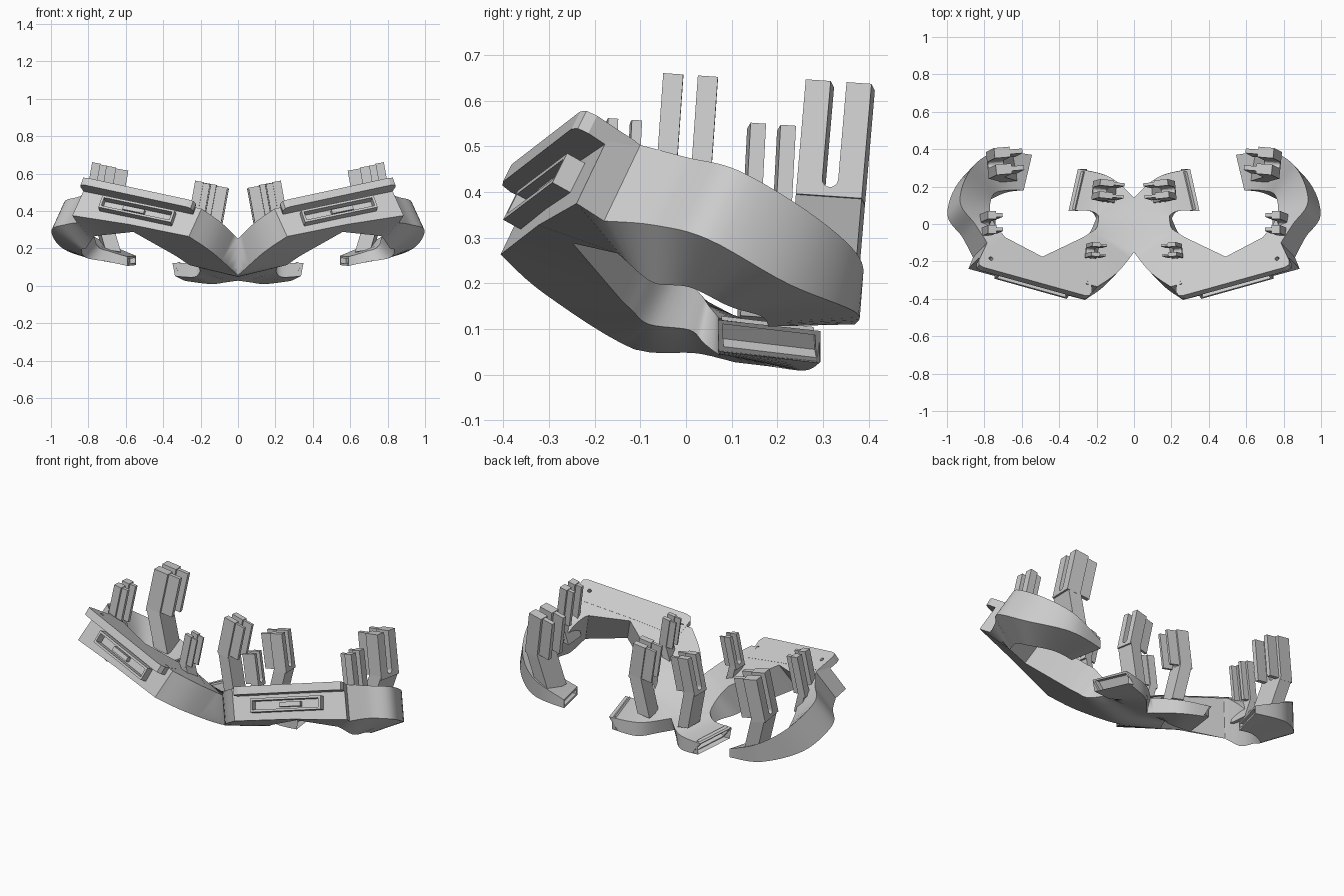
import bpy, bmesh
from math import sin, cos, pi, radians
from mathutils import Vector, Matrix, Euler

if "Cube" in bpy.data.objects:
    bpy.data.objects.remove(bpy.data.objects["Cube"], do_unlink=True)

grey = bpy.data.materials.new("plain grey")
grey.use_nodes = True
grey.diffuse_color = (0.6, 0.6, 0.6, 1)
grey.node_tree.nodes["Principled BSDF"].inputs["Base Color"].default_value = (0.6, 0.6, 0.6, 1)

NORMAL = Vector((-0.35, 0.5, 1)).normalized()


def deck_height(x, y):
    """Height of the tilted deck above a ground point."""
    return 0.575 + 0.3525 * (x - 0.82) - 0.497 * (y + 0.22)


def on_deck(x, y, drop=0):
    return Vector((x, y, deck_height(x, y) - drop))


def finish(name, bm, bisect=False, smooth=False):
    """Turn a bmesh into a mirrored, shaded object."""
    bmesh.ops.recalc_face_normals(bm, faces=bm.faces)
    mesh = bpy.data.meshes.new(name)
    bm.to_mesh(mesh)
    bm.free()
    mesh.materials.append(grey)
    obj = bpy.data.objects.new(name, mesh)
    bpy.context.collection.objects.link(obj)
    mirror = obj.modifiers.new("mirror", "MIRROR")
    mirror.use_bisect_axis[0] = bisect
    if smooth:
        bpy.ops.object.select_all(action="DESELECT")
        obj.select_set(True)
        bpy.context.view_layer.objects.active = obj
        bpy.ops.object.shade_smooth_by_angle(angle=radians(28))
    return obj


def add_box(bm, centre, size, matrix):
    transform = matrix @ Matrix.Translation(centre) @ Matrix.Diagonal((*size, 1))
    return bmesh.ops.create_cube(bm, size=1, matrix=transform)["verts"]


def move_new(bm, geometry, shift):
    verts = [v for v in geometry if isinstance(v, bmesh.types.BMVert)]
    bmesh.ops.translate(bm, vec=shift, verts=verts)


def add_prism(bm, outline, shift):
    """Extrude a closed outline of points along a vector."""
    face = bm.faces.new([bm.verts.new(p) for p in outline])
    move_new(bm, bmesh.ops.extrude_face_region(bm, geom=[face], use_keep_orig=True)["geom"], shift)


def sink_slot(bm, face, margin, depth):
    """Cut a recess into a face."""
    bm.normal_update()
    bmesh.ops.inset_individual(bm, faces=[face], thickness=margin)
    inward = face.normal * -depth
    pocket = bmesh.ops.extrude_face_region(bm, geom=[face])["geom"]
    bmesh.ops.delete(bm, geom=[face], context="FACES_ONLY")
    move_new(bm, pocket, inward)


def spline(a, b, c, d, t):
    return (2 * b + (c - a) * t + (2 * a - 5 * b + 4 * c - d) * t ** 2 + (3 * b - a - 3 * c + d) * t ** 3) / 2


def smooth_chain(stations, steps=6):
    """Catmull-Rom interpolation through section stations."""
    rows = []
    last = len(stations) - 1
    for i in range(last):
        quad = [stations[min(max(i + k, 0), last)] for k in (-1, 0, 1, 2)]
        for s in range(steps):
            rows.append([spline(*values, s / steps) for values in zip(*quad)])
    return rows + [stations[last]]


# Body sections: inner xy, outer xy, inner and outer drop, wall tilt, inner and outer depth
inner_arm = [
    (.35, .07, .30, .295, .145, .04, 0, .075, .075),
    (.24, .07, .15, .26, .10, .01, 0, .09, .09),
    (.195, .05, .05, .19, .07, 0, .3, .09, .09),
    (.19, .03, -.06, .06, .05, 0, .5, .09, .10),
    (.20, -.02, -.06, -.05, .03, 0, 1, .13, .14),
    (.24, -.05, .07, -.24, 0, 0, 1, .16, .16),
    (.27, -.07, .195, -.335, 0, 0, 1, .16, .165),
]
front_corner = [
    (.49, -.175, .51, -.25, 0, 0, 1, .165, .17),
    (.69, -.07, .81, -.16, 0, 0, 1, .21, .185),
]
outer_hook = [
    (.705, -.05, .785, -.10, 0, 0, 1, .225, .185),
    (.745, .0, .85, .0, .04, 0, 1, .22, .165),
    (.77, .08, .93, .12, .10, 0, 1, .13, .165),
    (.75, .16, .875, .29, .15, 0, .9, .07, .16),
    (.68, .18, .74, .385, .145, 0, .3, .06, .12),
    (.59, .18, .545, .37, .14, .025, 0, .055, .055),
]

# Main curved body
bm = bmesh.new()
rings = []
for ix, iy, ox, oy, di, do, tilt, thin, thick in smooth_chain(inner_arm) + front_corner + smooth_chain(outer_hook):
    inner, outer = on_deck(ix, iy, di), on_deck(ox, oy, do)
    lean = Vector((0.41, -0.43, 0)) * tilt * thick
    low_inner = inner + lean - Vector((0, 0, 0.9 * thin))
    low_outer = outer + lean - Vector((0, 0, 0.9 * thick))
    rings.append([bm.verts.new(p) for p in (inner, outer, low_outer, low_inner)])
for vert in rings[0][2:]:
    vert.co.x -= 0.05
for a, b in zip(rings, rings[1:]):
    for k, corner in enumerate(a):
        j = (k + 1) % len(a)
        bm.faces.new((corner, a[j], b[j], b[k]))
caps = [bm.faces.new(rings[0]), bm.faces.new(rings[-1])]
bmesh.ops.recalc_face_normals(bm, faces=bm.faces)
for cap in caps:
    sink_slot(bm, cap, 0.016, 0.03)
finish("curved_body", bm, bisect=True, smooth=True)

# Overhanging front plate with rounded front corners
bm = bmesh.new()
front = [(.225, -.365), (.24, -.383), (.265, -.382), (.805, -.232), (.828, -.218), (.83, -.195)]
outline = [on_deck(x, y) + NORMAL * 0.001 for x, y in front + [(.79, -.11), (.49, -.19), (.23, -.25)]]
add_prism(bm, outline, NORMAL * -0.045)
plate = finish("front_plate", bm)

# Screw holes through the plate corners
bm = bmesh.new()
for x, y in ((.25, -.315), (.765, -.185)):
    place = Matrix.Translation(on_deck(x, y)) @ NORMAL.to_track_quat("Z", "Y").to_matrix().to_4x4()
    bmesh.ops.create_cone(bm, cap_ends=True, segments=12, radius1=.011, radius2=.011, depth=.07, matrix=place)
cutter = finish("screw_hole_cutter", bm)
cutter.modifiers.clear()
cutter.hide_render = True
cutter.hide_set(True)
cut = plate.modifiers.new("holes", "BOOLEAN")
cut.object = cutter
cut.solver = "EXACT"
plate.modifiers.move(1, 0)

# Slotted connector frame on the front face, with a slider inside
along = Vector((0.59, 0.165, 0.125))
along = (along - NORMAL * along.dot(NORMAL)).normalized()
back = NORMAL.cross(along)
frame = Matrix((along, back, NORMAL)).transposed().to_4x4()
frame.translation = (0.535, -0.287, 0.388)
bm = bmesh.new()
add_box(bm, (0, 0, 0), (0.41, 0.10, 0.075), frame)
bm.normal_update()
sink_slot(bm, min(bm.faces, key=lambda f: f.normal.dot(back)), 0.018, 0.05)
add_box(bm, (0.02, -0.01, 0), (0.12, 0.05, 0.025), frame)
finish("connector_frame", bm)


def make_stand(name, top, height, width, depth, gap, slot, yaw):
    """Forked upright: a slotted profile, a thin inward rib on each prong and a slanted foot."""
    matrix = Matrix.Translation(top) @ Euler((radians(-4), radians(-10), radians(yaw))).to_matrix().to_4x4()
    half, r = depth / 2, gap / 2
    base = -slot - 0.02
    profile = [(-half, 0), (-half, base), (half, base), (half, 0), (r, 0)]
    profile += [(r * cos(a * pi / 8), -slot + r - r * sin(a * pi / 8)) for a in range(9)]
    profile.append((-r, 0))
    bm = bmesh.new()
    core = width * 0.5
    add_prism(bm, [Vector((-width * 0.1, y, z)) for y, z in profile], Vector((core, 0, 0)))
    bmesh.ops.transform(bm, matrix=matrix, verts=bm.verts)
    prong = half - r
    for side in (-1, 1):
        rib = (-width / 4, side * (r + prong * 0.5), -slot / 2 - 0.004)
        add_box(bm, rib, (width / 2, prong * 0.45, slot), matrix)
    foot = height - slot
    block = add_box(bm, (width * 0.15, 0, -slot - foot / 2), (core, depth, foot), matrix)
    for vert in sorted(block, key=lambda v: v.co.z)[:4]:
        vert.co.x -= width * 0.6
    finish(name, bm)


# Four uprights per side
make_stand("hook_stand", (.675, .340, .630), .46, .17, .145, .035, .235, -5)
make_stand("outer_stand", (.745, .01, .650), .34, .09, .12, .032, .22, 0)
make_stand("arm_stand", (.125, .185, .538), .43, .15, .10, .032, .20, 6)
make_stand("front_stand", (.19, -.137, .553), .29, .09, .075, .03, .17, 6)
